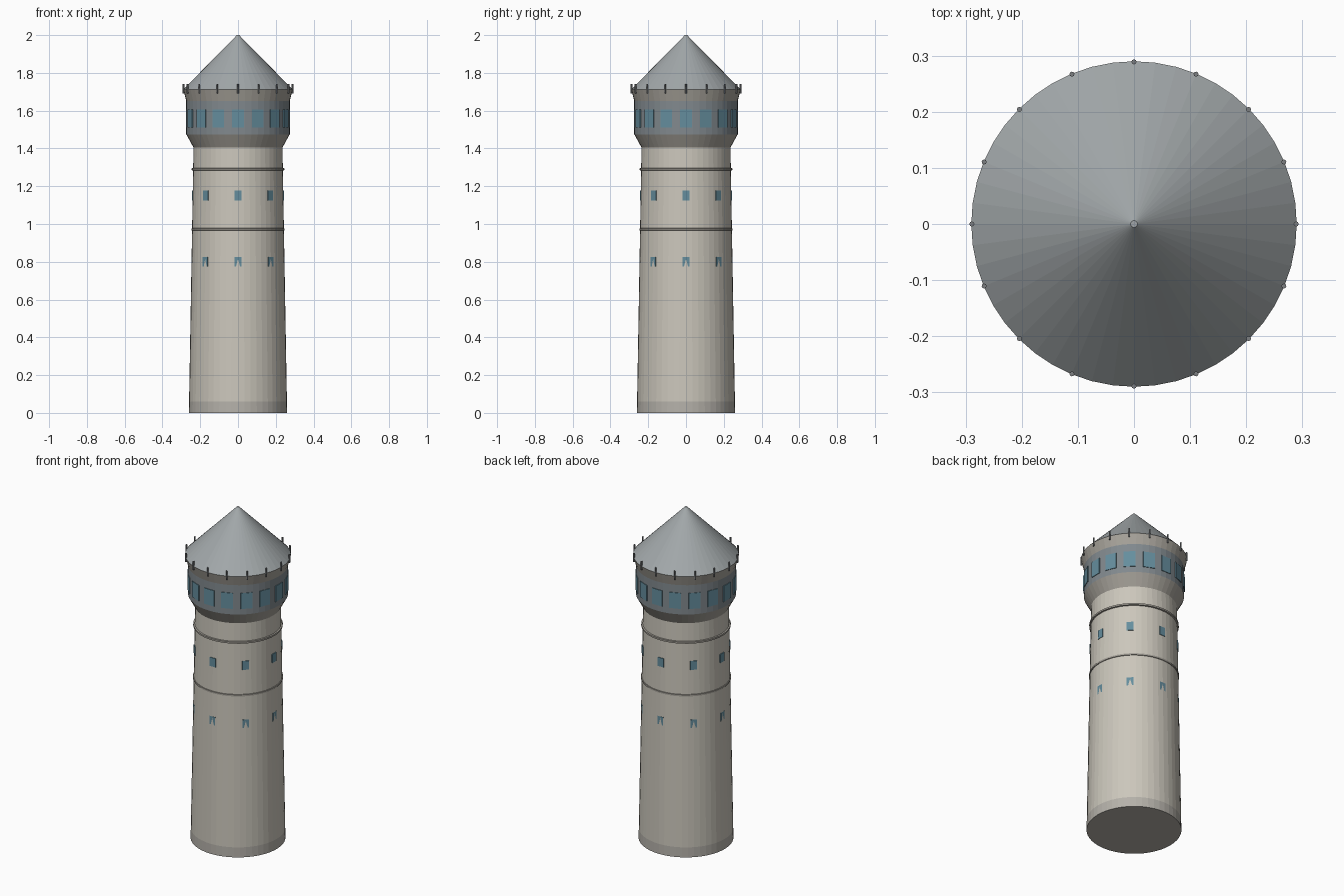
import bpy, bmesh
from math import cos, sin, pi, tau
from mathutils import Matrix

if "Cube" in bpy.data.objects:
    bpy.data.objects.remove(bpy.data.objects["Cube"])

SIDES = 48


def material(name, rgb):
    m = bpy.data.materials.new(name)
    m.diffuse_color = (*rgb, 1)
    m.use_nodes = True
    m.node_tree.nodes["Principled BSDF"].inputs["Base Color"].default_value = m.diffuse_color
    return m


STONE = material("stone", (0.60, 0.57, 0.50))
PLINTH = material("plinth_stone", (0.46, 0.44, 0.40))
TRIM = material("trim_stone", (0.38, 0.36, 0.32))
DRUM = material("dark_cladding", (0.22, 0.25, 0.27))
SLATE = material("slate", (0.36, 0.39, 0.40))
GLASS = material("glass", (0.13, 0.27, 0.34))
METAL = material("dark_metal", (0.20, 0.21, 0.22))


def finish(bm, name, mat):
    bmesh.ops.recalc_face_normals(bm, faces=bm.faces[:])
    me = bpy.data.meshes.new(name)
    bm.to_mesh(me)
    bm.free()
    me.materials.append(mat)
    ob = bpy.data.objects.new(name, me)
    bpy.context.collection.objects.link(ob)
    return ob


def lathe(name, profile, mat, cap_bottom=False, cap_top=False, closed=False):
    """Revolve (radius, z) points around the z axis."""
    bm = bmesh.new()
    rings = [[bm.verts.new((r * cos(tau * i / SIDES), r * sin(tau * i / SIDES), z))
              for i in range(SIDES)] for r, z in profile]
    pairs = list(zip(rings, rings[1:]))
    if closed:
        pairs.append((rings[-1], rings[0]))
    for a, b in pairs:
        for i in range(SIDES):
            j = (i + 1) % SIDES
            bm.faces.new((a[i], a[j], b[j], b[i]))
    if cap_bottom:
        bm.faces.new(rings[0])
    if cap_top:
        bm.faces.new(rings[-1])
    return finish(bm, name, mat)


def panels(name, count, radius, z0, z1, width, depth, mat):
    """Ring of thin upright panels whose outer face lies at the radius."""
    bm = bmesh.new()
    for i in range(count):
        m = (Matrix.Rotation(tau * i / count, 4, 'Z')
             @ Matrix.Translation((radius - depth / 2, 0, (z0 + z1) / 2))
             @ Matrix.Diagonal((depth, width, z1 - z0, 1)))
        bmesh.ops.create_cube(bm, size=1, matrix=m)
    return finish(bm, name, mat)


# Shaft
lathe("plinth", [(0.260, 0), (0.259, 0.06)], PLINTH, cap_bottom=True)
lathe("tower_shaft", [(0.259, 0.06), (0.2355, 1.405)], STONE)

# String courses
for name, z, r in (("lower_band", 0.972, 0.247), ("upper_band", 1.29, 0.2455)):
    lathe(name, [(r - 0.01, z - 0.007), (r, z - 0.005), (r, z + 0.005), (r - 0.01, z + 0.007)],
          TRIM, closed=True)

# Shaft windows
panels("lower_windows", 8, 0.2458, 0.775, 0.825, 0.038, 0.004, GLASS)
panels("upper_windows", 8, 0.2430, 1.125, 1.178, 0.038, 0.004, GLASS)

# Head: flared corbel, drum, cornice
lathe("corbel", [(0.2355, 1.405), (0.274, 1.475)], TRIM)
lathe("head_drum", [(0.274, 1.475), (0.274, 1.652)], DRUM)
panels("head_windows", 16, 0.2765, 1.51, 1.605, 0.066, 0.006, GLASS)
lathe("cornice", [(0.274, 1.652), (0.29, 1.712)], TRIM)

# Roof
lathe("roof", [(0.29, 1.712), (0.006, 2.0)], SLATE, cap_bottom=True, cap_top=True)

# Railing posts around the eaves
bm = bmesh.new()
for k in range(16):
    a = tau * k / 16
    bmesh.ops.create_cone(bm, cap_ends=True, segments=8, radius1=0.0045, radius2=0.0045, depth=0.052,
                          matrix=Matrix.Translation((0.289 * cos(a), 0.289 * sin(a), 1.716)))
finish(bm, "eaves_posts", METAL)
